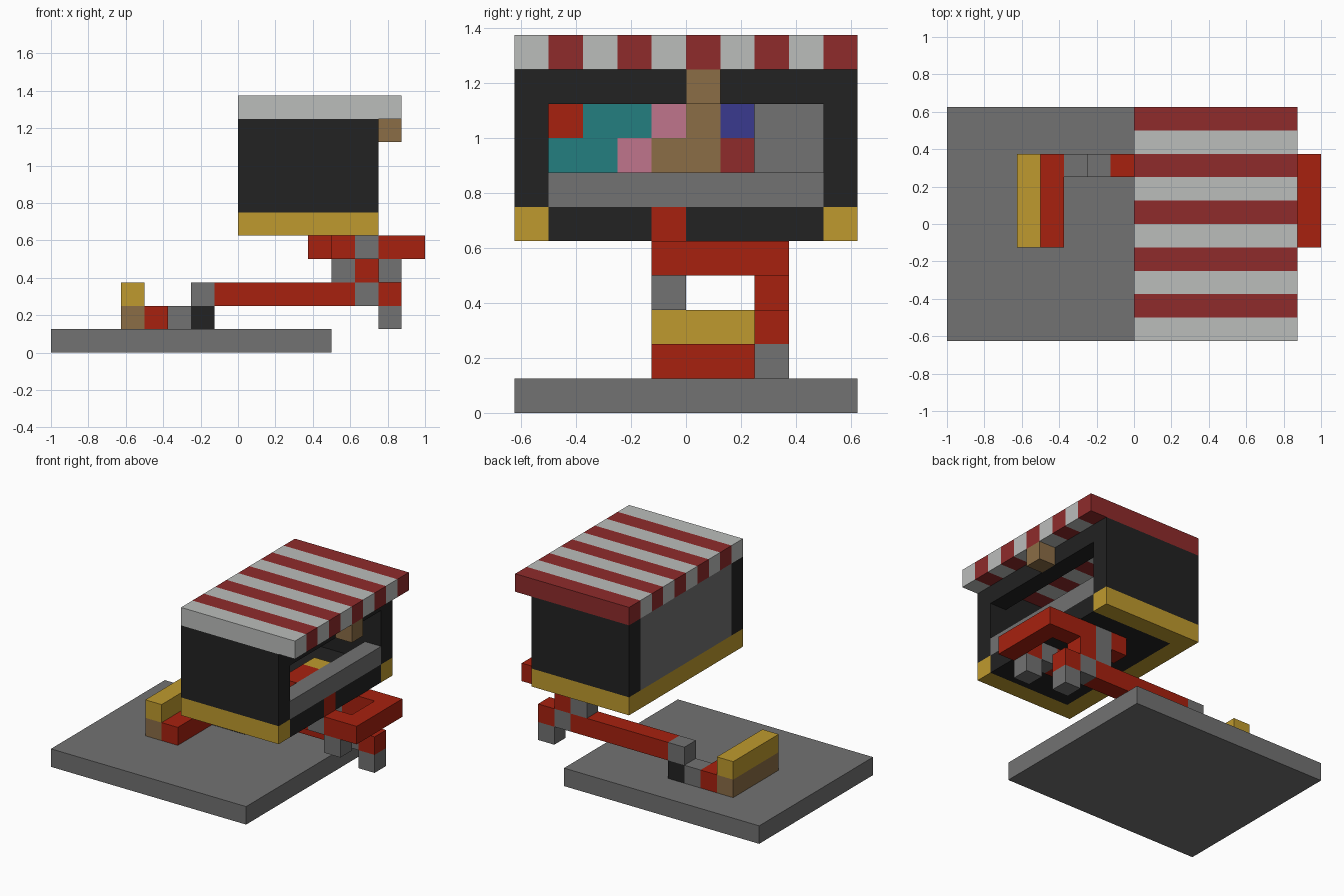
import bpy

cube = bpy.data.objects.get("Cube")
if cube:
    bpy.data.objects.remove(cube, do_unlink=True)

UNIT = 0.125  # edge of one block


def srgb(code):
    """Hex display colour to linear RGBA."""
    vals = [int(code[i:i + 2], 16) / 255 for i in (0, 2, 4)]
    return [v / 12.92 if v < 0.04 else ((v + 0.055) / 1.055) ** 2.4 for v in vals] + [1]


def material(name, code):
    mat = bpy.data.materials.new(name)
    mat.use_nodes = True
    colour = srgb(code)
    mat.diffuse_color = colour
    bsdf = mat.node_tree.nodes["Principled BSDF"]
    bsdf.inputs["Base Color"].default_value = colour
    bsdf.inputs["Roughness"].default_value = 0.9
    return mat


GREY = material("grey", "727272")
RED = material("bright_red", "A7210F")
MAROON = material("dark_red", "8F2B2B")
WHITE = material("off_white", "BBBDBB")
BLACK = material("black", "222222")
YELLOW = material("mustard_yellow", "BF9A2E")
BROWN = material("brown", "8B6D46")
TEAL = material("teal", "237E80")
PINK = material("pink", "C0758C")
BLUE = material("violet_blue", "3A3A8E")


def box(name, mat, x, y, z):
    """Box spanning the given block ranges on each axis."""
    signs = (0, 1)
    verts = [(x[i] * UNIT, y[j] * UNIT, z[k] * UNIT)
             for i in signs for j in signs for k in signs]
    faces = [(0, 1, 3, 2), (4, 6, 7, 5), (0, 4, 5, 1),
             (2, 3, 7, 6), (0, 2, 6, 4), (1, 5, 7, 3)]
    mesh = bpy.data.meshes.new(name)
    mesh.from_pydata(verts, [], faces)
    mesh.materials.append(mat)
    obj = bpy.data.objects.new(name, mesh)
    bpy.context.collection.objects.link(obj)
    return obj


def row(name, start, y, z, parts):
    """Run of boxes along x, given as (material, length) pairs."""
    for mat, length in parts:
        box(name, mat, (start, start + length), y, z)
        start += length


# Ground slab
box("base_slab", GREY, (-8, 4), (-5, 5), (0, 1))

# Striped roof and its hanging bracket
for i in range(10):
    box("roof_stripe", MAROON if i % 2 else WHITE, (0, 7), (i - 5, i - 4), (10, 11))
box("roof_bracket", BROWN, (6, 7), (0, 1), (9, 10))

# Side walls with yellow skirting
for y in ((-5, -4), (4, 5)):
    box("side_wall", BLACK, (0, 6), y, (6, 10))
    box("side_skirting", YELLOW, (0, 6), y, (5, 6))

# Rear wall, floor, counter and lintel
MIDDLE = (-4, 4)
box("rear_wall", GREY, (0, 1), MIDDLE, (6, 10))
box("rear_skirting", YELLOW, (0, 1), MIDDLE, (5, 6))
box("floor", BLACK, (1, 5), MIDDLE, (5, 6))
box("floor_edge_front", BLACK, (5, 6), (-4, -1), (5, 6))
box("floor_edge_back", BLACK, (5, 6), (0, 4), (5, 6))
box("floor_peg", RED, (5, 6), (-1, 0), (5, 6))
box("counter", GREY, (5, 6), MIDDLE, (6, 7))
box("window_lintel", BLACK, (5, 6), MIDDLE, (9, 10))

# Goods stacked against the rear wall, along y
shelves = {
    7: ((TEAL, 2), (PINK, 1), (BROWN, 2), (MAROON, 1)),
    8: ((RED, 1), (TEAL, 2), (PINK, 1), (BROWN, 1), (BLUE, 1)),
}
for level, goods in shelves.items():
    y = -4
    for mat, width in goods:
        box("shelf_goods", mat, (1, 2), (y, y + width), (level, level + 1))
        y += width
box("goods_behind_counter", RED, (4, 5), (-2, 0), (6, 7))
box("jar_behind_counter", YELLOW, (4, 5), (0, 1), (6, 7))

# Looped red frame under the booth
NEAR, FAR = (-1, 0), (2, 3)
box("frame_cross_bar", RED, (7, 8), (0, 2), (4, 5))
row("frame_near_arm", 4, NEAR, (4, 5), ((RED, 1), (GREY, 1), (RED, 2)))
row("frame_far_arm", 3, FAR, (4, 5), ((RED, 1), (GREY, 1), (RED, 3)))
box("near_claw", GREY, (6, 7), NEAR, (3, 4))
row("far_link", 4, FAR, (3, 4), ((GREY, 1), (RED, 1)))

# Long arm from the frame to the foot
row("long_arm", -2, FAR, (2, 3), ((GREY, 1), (RED, 6), (GREY, 1), (RED, 1)))
box("far_claw", GREY, (6, 7), FAR, (1, 2))
row("ankle", -3, FAR, (1, 2), ((GREY, 1), (BLACK, 1)))

# Foot on the slab
FOOT = (-1, 3)
row("foot", -5, FOOT, (1, 2), ((BROWN, 1), (RED, 1)))
box("foot_top", YELLOW, (-5, -4), FOOT, (2, 3))
